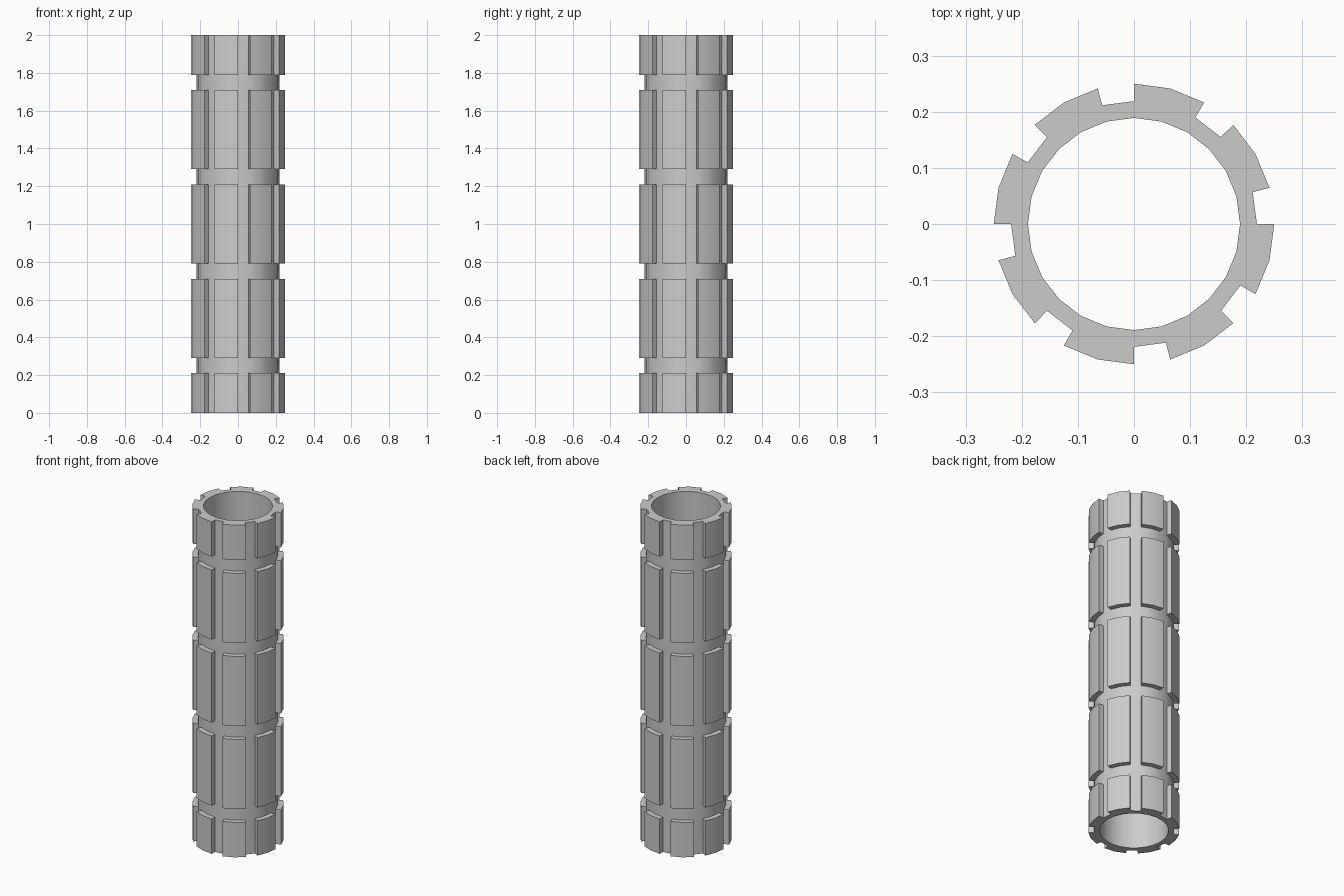
import bpy
import bmesh
from math import cos, sin, radians

SIDES = 24
INNER, FLOOR, OUTER = 0.189, 0.219, 0.25
LEVELS = [0, 0.21, 0.29, 0.71, 0.79, 1.21, 1.29, 1.71, 1.79, 2]

cube = bpy.data.objects.get("Cube")
if cube:
    bpy.data.objects.remove(cube, do_unlink=True)

# Plain grey metal
metal = bpy.data.materials.new("grey metal")
metal.use_nodes = True
grey = (0.6, 0.6, 0.6, 1)
metal.diffuse_color = grey
metal.node_tree.nodes["Principled BSDF"].inputs["Base Color"].default_value = grey

bm = bmesh.new()


def ring(radius, z):
    angles = [radians(360 * i / SIDES) for i in range(SIDES)]
    return [bm.verts.new((radius * cos(a), radius * sin(a), z)) for a in angles]


def bridge(low, high):
    return [bm.faces.new((low[i], low[(i + 1) % SIDES], high[(i + 1) % SIDES], high[i]))
            for i in range(SIDES)]


# Core tube: grooved-floor wall, bore and two end rims
wall = [ring(FLOOR, z) for z in LEVELS]
bore = [ring(INNER, z) for z in (0, LEVELS[-1])]
bands = [bridge(a, b) for a, b in zip(wall, wall[1:])]
bridge(bore[1], bore[0])
bridge(wall[-1], bore[1])
bridge(bore[0], wall[0])

# Raised pads: every other band, two of every three sides
pads = [f for band in bands[::2] for i, f in enumerate(band) if i % 3]
raised = bmesh.ops.extrude_face_region(bm, geom=pads)
for v in raised["geom"]:
    if isinstance(v, bmesh.types.BMVert):
        v.co.x *= OUTER / FLOOR
        v.co.y *= OUTER / FLOOR

bmesh.ops.recalc_face_normals(bm, faces=bm.faces)
mesh = bpy.data.meshes.new("grooved_tube")
bm.to_mesh(mesh)
bm.free()
mesh.materials.append(metal)

tube = bpy.data.objects.new("grooved_tube", mesh)
bpy.context.collection.objects.link(tube)
bpy.ops.object.select_all(action="DESELECT")
tube.select_set(True)
bpy.context.view_layer.objects.active = tube
bpy.ops.object.shade_smooth_by_angle(angle=radians(30))
